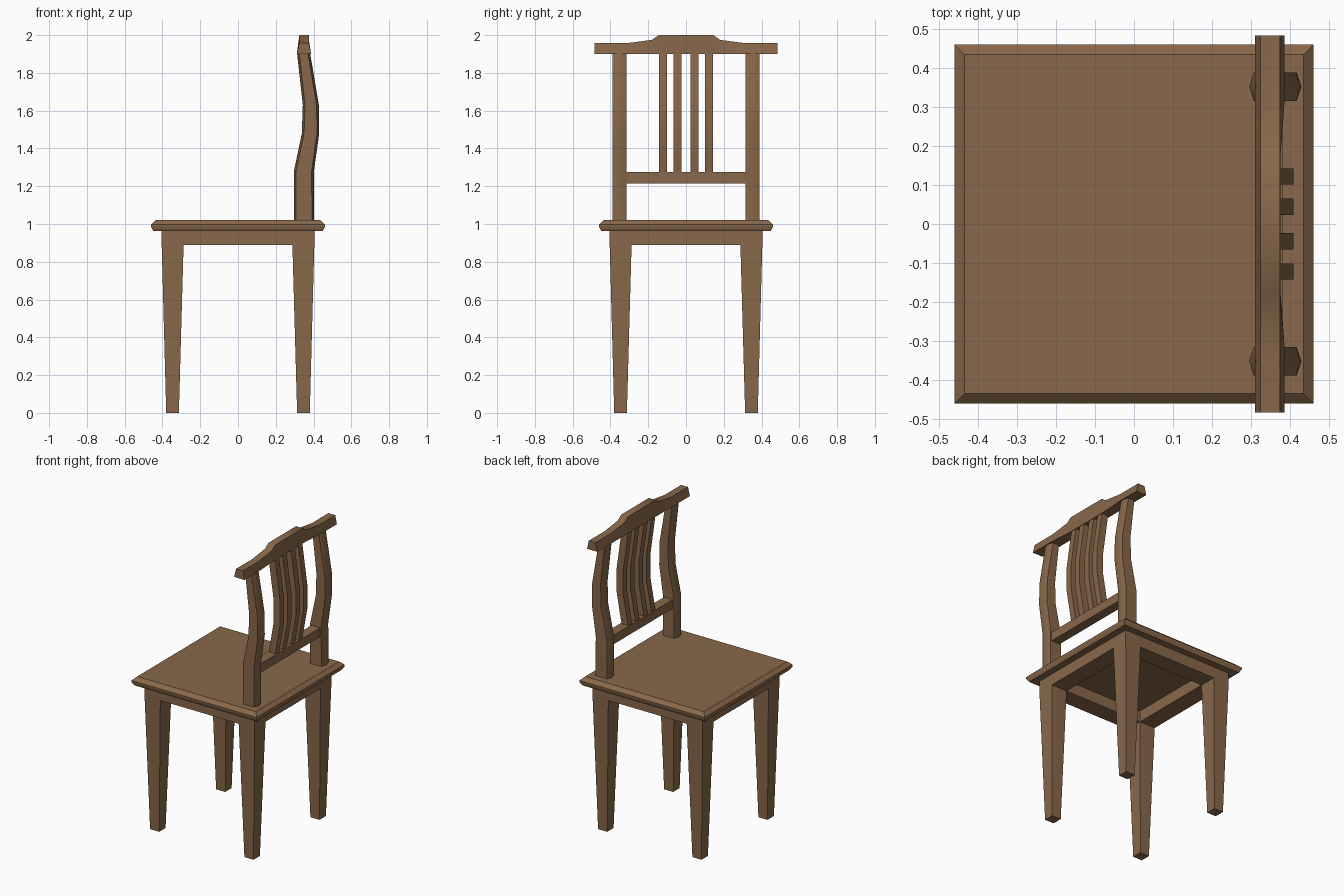
import bpy, bmesh, math

if "Cube" in bpy.data.objects:
    bpy.data.objects.remove(bpy.data.objects["Cube"])

wood = bpy.data.materials.new("brown wood")
wood.diffuse_color = (0.25, 0.138, 0.069, 1)
wood.use_nodes = True
wood.node_tree.nodes["Principled BSDF"].inputs["Base Color"].default_value = wood.diffuse_color


def loft(name, rings):
    """Skin a stack of equal-length rings and cap both ends."""
    bm = bmesh.new()
    loops = [[bm.verts.new(p) for p in ring] for ring in rings]
    n = len(loops[0])
    for a, b in zip(loops, loops[1:]):
        for i in range(n):
            j = (i + 1) % n
            bm.faces.new((a[i], a[j], b[j], b[i]))
    bm.faces.new(loops[0])
    bm.faces.new(loops[-1])
    bmesh.ops.recalc_face_normals(bm, faces=bm.faces)
    me = bpy.data.meshes.new(name)
    bm.to_mesh(me)
    bm.free()
    me.shade_smooth()
    me.set_sharp_from_angle(angle=math.radians(40))
    me.materials.append(wood)
    ob = bpy.data.objects.new(name, me)
    bpy.context.collection.objects.link(ob)
    return ob


def rect(x0, x1, y0, y1, z):
    return [(x0, y0, z), (x1, y0, z), (x1, y1, z), (x0, y1, z)]


def box(name, x0, x1, y0, y1, z0, z1):
    return loft(name, [rect(x0, x1, y0, y1, z0), rect(x0, x1, y0, y1, z1)])


# seat with a chamfered rim
loft("seat", [rect(-s, s, -s, s, z) for s, z in
              ((0.448, 0.963), (0.461, 0.985), (0.461, 0.997), (0.436, 1.02))])

# tapered legs
for sx, xn in ((-1, "left"), (1, "right")):
    for sy, yn in ((-1, "front"), (1, "back")):
        loft(f"{yn}_{xn}_leg", [
            rect(sx * a, sx * b, sy * a, sy * b, z)
            for a, b, z in ((0.313, 0.38, 0), (0.288, 0.404, 0.888), (0.288, 0.404, 0.965))])

# apron boards as deep as the legs
for s, n in ((-1, "a"), (1, "b")):
    box("apron_side_" + n, s * 0.288, s * 0.404, -0.288, 0.288, 0.888, 0.965)
    box("apron_end_" + n, -0.288, 0.288, s * 0.288, s * 0.404, 0.888, 0.965)

# back posts: curved, six-sided section
path = ((0.296, 0.403, 1.015), (0.296, 0.402, 1.28), (0.338, 0.43, 1.48),
        (0.343, 0.428, 1.63), (0.312, 0.381, 1.91))
for s, n in ((-1, "front"), (1, "back")):
    rings = []
    for x0, x1, z in path:
        c, w, t = s * 0.353, 0.037, 0.012
        rings.append([(x0, c, z), (x0 + t, c - w, z), (x1 - t, c - w, z),
                      (x1, c, z), (x1 - t, c + w, z), (x0 + t, c + w, z)])
    loft("back_post_" + n, rings)

# curved slats
slat_path = ((0.349, 1.27), (0.386, 1.48), (0.386, 1.63), (0.347, 1.91))
for i, y in enumerate((-0.122, -0.044, 0.044, 0.122)):
    loft(f"slat_{i + 1}", [rect(x - 0.024, x + 0.024, y - 0.021, y + 0.021, z)
                           for x, z in slat_path])

# lower back rail
box("lower_rail", 0.319, 0.382, -0.32, 0.32, 1.215, 1.275)

# crest rail with raised middle, narrowing towards the top
half = ((0.485, 1.957, 0.387), (0.315, 1.957, 0.387),
        (0.18, 1.975, 0.377), (0.145, 2.0, 0.376))
crest = [(-y, z, x) for y, z, x in half] + list(reversed(half))
loft("crest_rail", [[(0.311, y, 1.9), (x, y, 1.9),
                     (0.375, y, z), (0.325, y, z)] for y, z, x in crest])
